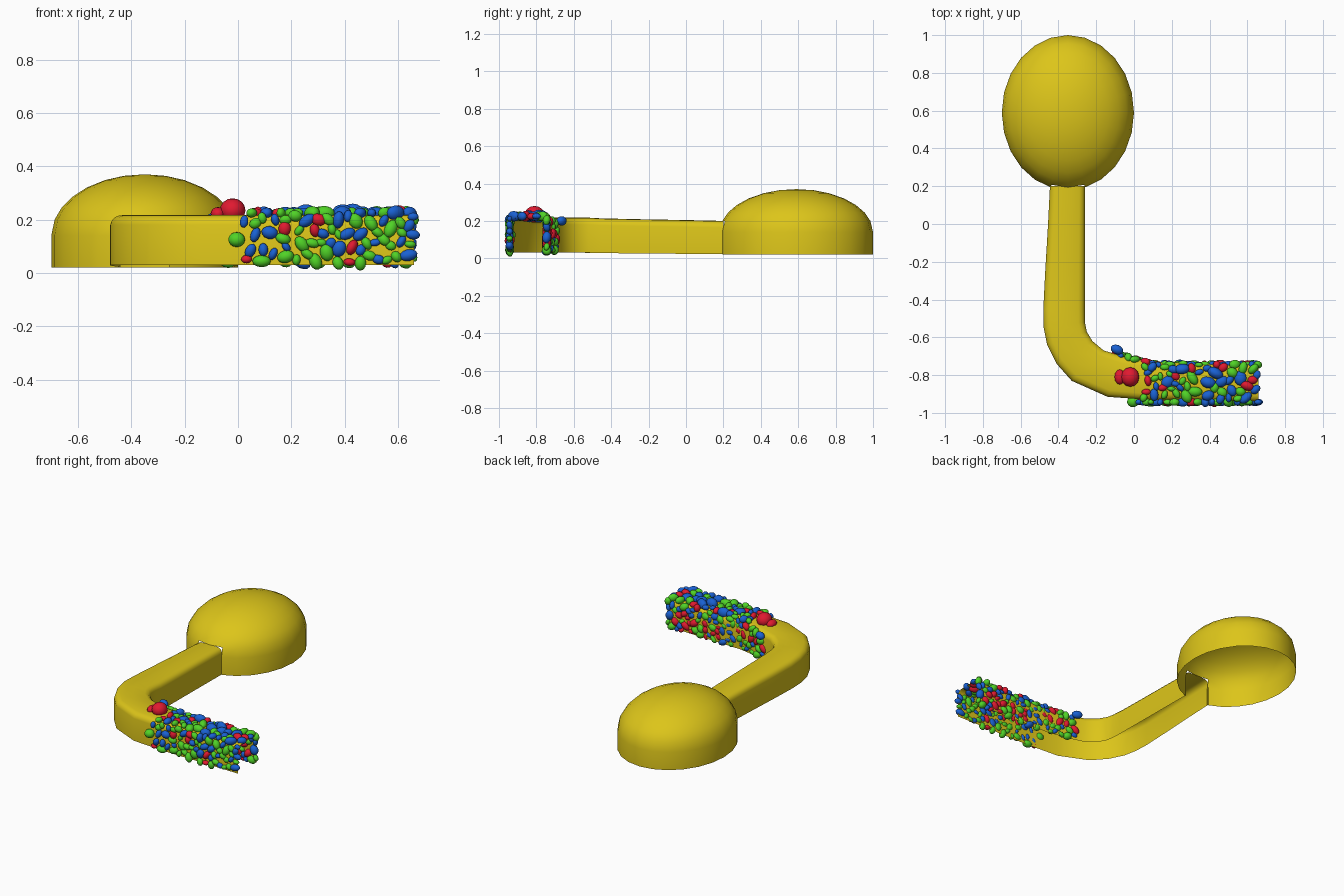
import bpy, bmesh, math, random
from mathutils import Matrix, Vector, Euler

if "Cube" in bpy.data.objects:
    bpy.data.objects.remove(bpy.data.objects["Cube"])

random.seed(7)


def material(name, color):
    m = bpy.data.materials.new(name)
    m.diffuse_color = (*color, 1)
    m.use_nodes = True
    m.node_tree.nodes["Principled BSDF"].inputs["Base Color"].default_value = m.diffuse_color
    return m


def finish(bm, name, mat, normals=True):
    if normals:
        bmesh.ops.recalc_face_normals(bm, faces=bm.faces)
    for f in bm.faces:
        f.smooth = True
    me = bpy.data.meshes.new(name)
    bm.to_mesh(me)
    bm.free()
    me.materials.append(mat)
    ob = bpy.data.objects.new(name, me)
    bpy.context.collection.objects.link(ob)
    return ob


gold = material("gold", (0.72, 0.56, 0.01))

# hollow dome head, open underneath, with a doorway where the arm joins
SEG, CX, CY, RX, RY = 24, -0.35, 0.59, 0.35, 0.41
levels = [(1, 0.02), (1, 0.14)]
for z in (0.2, 0.245, 0.285, 0.32, 0.348, 0.364):
    levels.append((math.sqrt(1 - ((z - 0.14) / 0.23) ** 2), z))
bm = bmesh.new()
rings = [[bm.verts.new((CX + RX * r * math.cos(2 * math.pi * i / SEG),
                        CY + RY * r * math.sin(2 * math.pi * i / SEG), z))
          for i in range(SEG)] for r, z in levels]
for k in range(len(rings) - 1):
    for i in range(SEG):
        if k < 2 and i in (17, 18):
            continue
        j = (i + 1) % SEG
        bm.faces.new((rings[k][i], rings[k][j], rings[k + 1][j], rings[k + 1][i]))
top = bm.verts.new((CX, CY, 0.37))
for i in range(SEG):
    bm.faces.new((rings[-1][i], rings[-1][(i + 1) % SEG], top))
finish(bm, "dome_head", gold)

# bent arm: channel open underneath and at the far end
outer = [(-.445, .2), (-.455, 0), (-.47, -.25), (-.48, -.45), (-.478, -.55), (-.46, -.64),
         (-.41, -.74), (-.33, -.83), (-.14, -.915), (.1, -.932), (.4, -.935), (.66, -.94)]
inner = [(-.26, .2), (-.26, 0), (-.26, -.25), (-.26, -.45), (-.26, -.52), (-.25, -.57),
         (-.22, -.62), (-.16, -.67), (-.06, -.70), (.1, -.73), (.4, -.74), (.66, -.745)]
section = [(0, 0), (0, .8), (.02, .88), (.07, .95), (.16, .99), (.5, 1),
           (.84, .99), (.93, .95), (.98, .88), (1, .8), (1, 0)]
bm = bmesh.new()
rows = []
for n, (a, b) in enumerate(zip(outer, inner)):
    s = min(1, n / 4)
    z0, z1 = 0.022 + 0.008 * s, 0.2 + 0.018 * s
    va, vb = Vector(a), Vector(b)
    rows.append([bm.verts.new((*va.lerp(vb, u), z0 + (z1 - z0) * w)) for u, w in section])
for r0, r1 in zip(rows, rows[1:]):
    for i in range(len(section) - 1):
        bm.faces.new((r0[i], r0[i + 1], r1[i + 1], r1[i]))
finish(bm, "arm_channel", gold)

# coloured pebbles crusted over the three outer sides of the arm end
colors = {"red": (0.75, 0.01, 0.03), "green": (0.08, 0.65, 0.02), "blue": (0.01, 0.12, 0.65)}
meshes = {c: bmesh.new() for c in colors}
placed = []


def pebble(color, pos, size, rot):
    m = Matrix.Translation(pos) @ rot.to_matrix().to_4x4() @ Matrix.Diagonal((*size, 1))
    bmesh.ops.create_uvsphere(meshes[color], u_segments=12, v_segments=8, radius=1, matrix=m)
    placed.append((Vector(pos), max(size)))


pebble("red", (-.02, -.81, .235), (.048, .052, .045), Euler((0, 0, 0)))
pebble("red", (-.075, -.81, .222), (.028, .04, .025), Euler((0, 0, 0)))
pebble("green", (-.005, -.94, .125), (.032, .03, .028), Euler((0, 0, .2)))
pebble("blue", (-.09, -.665, .2), (.035, .025, .025), Euler((0, 0, -.4)))

for attempt in range(4000):
    if len(placed) > 270:
        break
    side = random.choice(("front", "top", "back"))
    x = random.uniform({"front": .02, "top": .05, "back": -.1}[side], .66)
    if x < .15 and random.random() < .5:
        continue
    r = random.uniform(.02, .036)
    yaw = random.uniform(0, math.pi)
    tilt = random.uniform(-.35, .35)
    if side == "top":
        r *= 1.0 + .5 * max(0, min(1, (x - .1) / .3)) * random.random()
        pos = Vector((x, random.uniform(-.925, -.755), .225))
        rot = Euler((tilt, 0, yaw))
    else:
        z = random.uniform(.035, .215)
        back_y = -.745 + .05 * max(0, min(1, (.12 - x) / .2))
        y = -.943 if side == "front" else back_y
        pos = Vector((x, y, z))
        rot = Euler((math.pi / 2 + tilt, yaw, 0))
    if any((pos - p).length < .62 * (r + q) for p, q in placed):
        continue
    size = (r, r * random.uniform(.6, .85), r * random.uniform(.6, .85))
    if side != "top":
        rot = (Matrix.Rotation(math.pi / 2 + tilt, 3, 'X') @ Matrix.Rotation(yaw, 3, 'Z')).to_euler()
    pebble(random.choice(("red", "green", "green", "blue", "blue")), pos, size, rot)

for c, rgb in colors.items():
    finish(meshes[c], c + "_pebbles", material(c, rgb), False)
